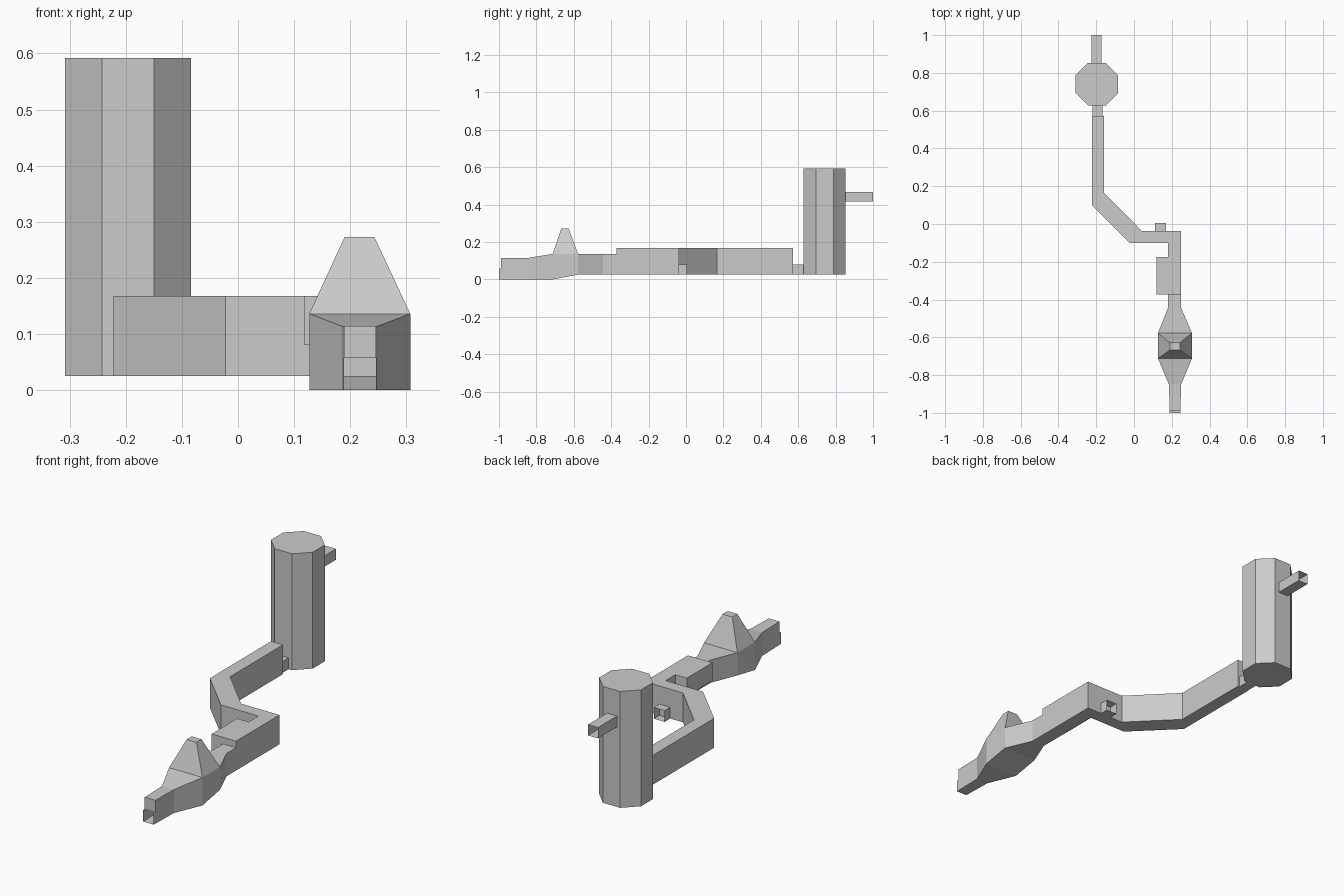
import bpy, math

if "Cube" in bpy.data.objects:
    bpy.data.objects.remove(bpy.data.objects["Cube"])


def mesh_object(name, verts, faces):
    mesh = bpy.data.meshes.new(name)
    mesh.from_pydata(verts, [], faces)
    mesh.update()
    obj = bpy.data.objects.new(name, mesh)
    bpy.context.collection.objects.link(obj)
    return obj


def loft(name, rings, cap_first=False, cap_last=False, skip=()):
    """Bridge rings of equal length; skip holds (ring, side) faces to leave open."""
    n = len(rings[0])
    verts = [v for ring in rings for v in ring]
    faces = []
    for r in range(len(rings) - 1):
        for i in range(n):
            if (r, i) not in skip:
                j = (i + 1) % n
                faces.append((r * n + i, r * n + j, (r + 1) * n + j, (r + 1) * n + i))
    if cap_first:
        faces.append(tuple(reversed(range(n))))
    if cap_last:
        faces.append(tuple(range((len(rings) - 1) * n, len(rings) * n)))
    return mesh_object(name, verts, faces)


def section(y, x0, x1, z0, z1):
    return [(x0, y, z0), (x1, y, z0), (x1, y, z1), (x0, y, z1)]


def rect(z, x0, x1, y0, y1):
    return [(x0, y0, z), (x1, y0, z), (x1, y1, z), (x0, y1, z)]


def prism(name, outline, z0, z1):
    """Counter-clockwise plan outline raised from z0 to z1."""
    return loft(name, [[(x, y, z) for x, y in outline] for z in (z0, z1)], True, True)


def open_tube(name, x0, x1, y0, y1, z0, z1):
    return loft(name, [section(y, x0, x1, z0, z1) for y in (y1, y0)])


# Octagonal tower
radius = 0.1125 / math.cos(math.pi / 8)
angles = [math.pi / 8 + k * math.pi / 4 for k in range(8)]
prism("tower", [(-0.196 + radius * math.cos(a), 0.741 + radius * math.sin(a))
                for a in angles], 0.025, 0.592)

# Bent main duct
prism("main_duct", [(-0.222, 0.572), (-0.222, 0.1), (-0.022, -0.1), (0.18, -0.1),
                    (0.18, -0.372), (0.25, -0.372), (0.25, -0.038), (0.043, -0.038),
                    (-0.158, 0.165), (-0.158, 0.572)], 0.025, 0.168)

# Raised box on the side of the duct
prism("side_box", [(0.118, -0.372), (0.18, -0.372), (0.18, -0.175), (0.118, -0.175)],
      0.08, 0.168)

# Small square tubes with open ends
open_tube("tower_outlet", -0.226, -0.172, 0.853, 1.0, 0.415, 0.468)
open_tube("tower_connector", -0.22, -0.167, 0.572, 0.629, 0.025, 0.08)
open_tube("duct_stub", 0.112, 0.17, -0.038, 0.005, 0.025, 0.08)

# Flared front chamber, stepping down to an open mouth
loft("front_chamber", [
    section(-0.372, 0.18, 0.25, 0.025, 0.136),
    section(-0.445, 0.18, 0.25, 0.025, 0.136),
    section(-0.577, 0.127, 0.307, 0.025, 0.136),
    section(-0.712, 0.127, 0.307, 0.0, 0.136),
    section(-0.85, 0.185, 0.249, 0.0, 0.114),
    section(-0.988, 0.189, 0.246, 0.0, 0.114),
    section(-0.988, 0.189, 0.246, 0.0, 0.057),
    section(-1.0, 0.189, 0.246, 0.0, 0.057),
], skip={(2, 2)})

# Tapered hood over the chamber
loft("chamber_hood", [rect(0.136, 0.127, 0.307, -0.712, -0.577),
                      rect(0.273, 0.19, 0.243, -0.667, -0.628)], cap_last=True)
